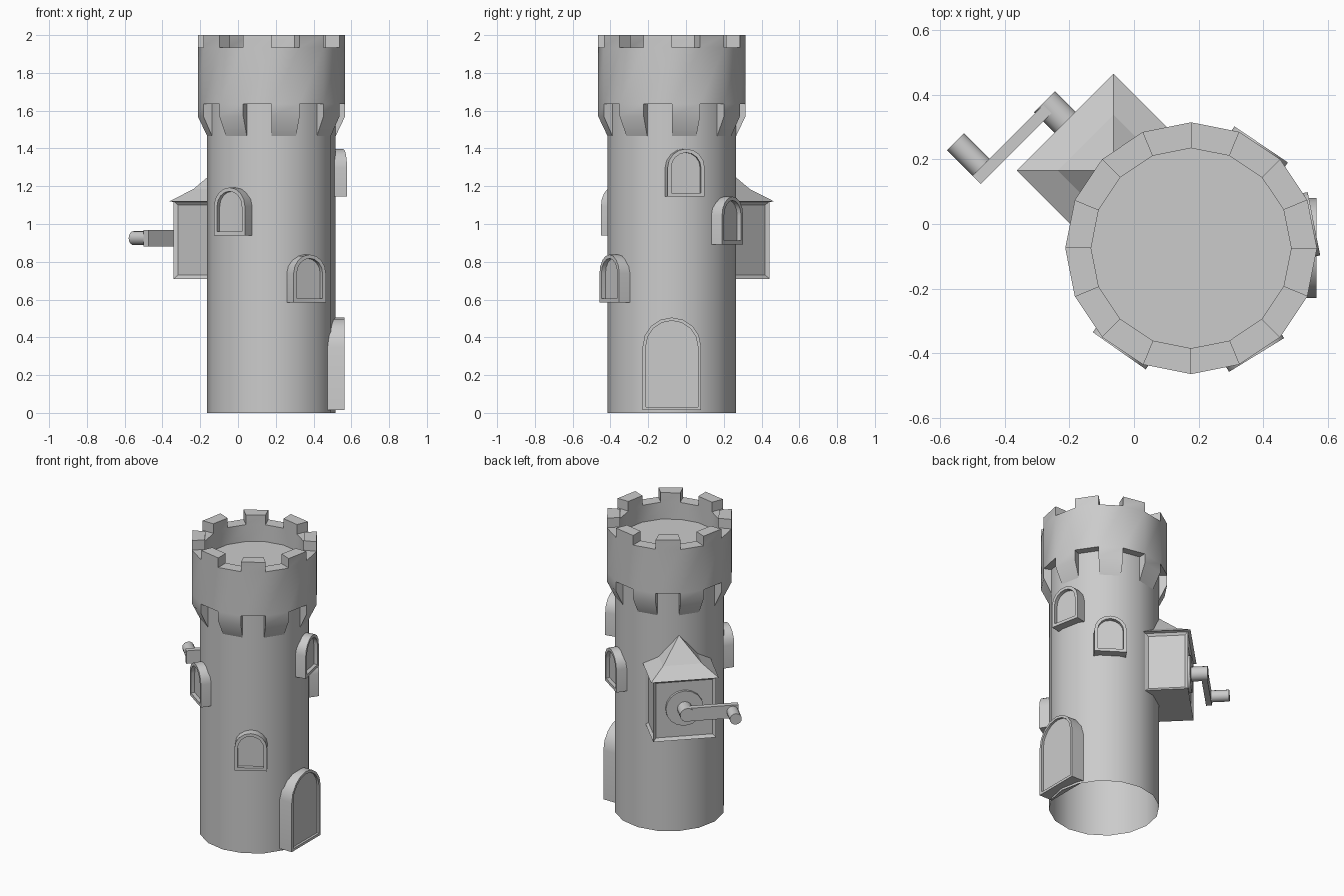
import bpy, bmesh
from math import sin, cos, pi, radians, sqrt
from mathutils import Matrix, Vector

if "Cube" in bpy.data.objects:
    bpy.data.objects.remove(bpy.data.objects["Cube"])

CX, CY, N = 0.177, -0.075, 16
R_BODY, R_OUT, R_IN = 0.34, 0.39, 0.31
AXIS = Matrix.Translation((CX, CY, 0))


def finish(bm, name, mat=AXIS):
    bmesh.ops.remove_doubles(bm, verts=bm.verts, dist=1e-5)
    bmesh.ops.recalc_face_normals(bm, faces=bm.faces)
    bm.transform(mat)
    me = bpy.data.meshes.new(name)
    bm.to_mesh(me)
    bm.free()
    ob = bpy.data.objects.new(name, me)
    bpy.context.collection.objects.link(ob)
    bpy.ops.object.select_all(action='DESELECT')
    ob.select_set(True)
    bpy.context.view_layer.objects.active = ob
    bpy.ops.object.shade_smooth_by_angle(angle=radians(30))
    return ob


def face(bm, pts):
    return bm.faces.new([bm.verts.new(p) for p in pts])


def polar(r, i, z):
    a = 2 * pi * i / N
    return Vector((r * cos(a), r * sin(a), z))


# Tower wall: open tube
bm = bmesh.new()
bmesh.ops.create_cone(bm, cap_ends=False, segments=N, radius1=R_BODY, radius2=R_BODY,
                      depth=1.64, matrix=Matrix.Translation((0, 0, 0.82)))
finish(bm, "tower_wall")

# Parapet: alternating corbel/gap and merlon segments
Z_FLOOR, Z_GAP, Z_TOP, Z_ARCH, Z_COR, Z_LOW = 1.82, 1.935, 2.0, 1.635, 1.57, 1.465
bm = bmesh.new()
for i in range(N):
    if i % 2 == 0:
        profile = [(R_BODY, Z_LOW), (R_OUT, Z_COR), (R_OUT, Z_ARCH), (R_OUT, Z_GAP),
                   (R_IN, Z_GAP), (R_IN, Z_FLOOR)]
    else:
        profile = [(R_BODY, Z_ARCH), (R_OUT, Z_ARCH), (R_OUT, Z_GAP), (R_OUT, Z_TOP),
                   (R_IN, Z_TOP), (R_IN, Z_GAP), (R_IN, Z_FLOOR)]
    for (r0, z0), (r1, z1) in zip(profile, profile[1:]):
        face(bm, [polar(r0, i, z0), polar(r0, i + 1, z0), polar(r1, i + 1, z1), polar(r1, i, z1)])
    face(bm, [polar(R_IN, i, Z_GAP), polar(R_OUT, i, Z_GAP), polar(R_OUT, i, Z_TOP), polar(R_IN, i, Z_TOP)])
    face(bm, [polar(R_OUT, i, Z_ARCH), polar(R_OUT, i, Z_COR), polar(R_BODY, i, Z_LOW), polar(R_BODY, i, Z_ARCH)])
face(bm, [polar(R_IN, i, Z_FLOOR) for i in range(N)])
finish(bm, "parapet")


# Arched door and windows set on the wall
def arched(name, deg, z0, hw, height, rim, recess, back, front=0.388):
    def outline(u, f):
        r, zs = hw - f, z0 + height - hw
        pts = [Vector((u, -r, z0 + f))]
        pts += [Vector((u, -r * cos(pi * k / 8), zs + r * sin(pi * k / 8))) for k in range(9)]
        return pts + [Vector((u, r, z0 + f))]
    bm = bmesh.new()
    rings = [outline(back, 0), outline(front, 0), outline(front, rim), outline(front - recess, rim)]
    for a, b in zip(rings, rings[1:]):
        for k in range(len(a)):
            m = (k + 1) % len(a)
            face(bm, [a[k], a[m], b[m], b[k]])
    face(bm, rings[-1])
    finish(bm, name, AXIS @ Matrix.Rotation(radians(deg), 4, 'Z'))


arched("door", 0, 0.015, 0.155, 0.49, 0.017, 0.015, 0.29)
for k, (deg, z0) in enumerate([(235, 0.94), (-58.5, 0.585), (11.25, 1.145), (56, 0.892)]):
    arched(f"window_{k + 1}", deg, z0, 0.1, 0.253, 0.02, 0.025, 0.31)

# Crank housing: local x points out of the wall at 135 degrees
HOUSE = AXIS @ Matrix.Rotation(radians(135), 4, 'Z') @ Matrix.Translation((R_BODY, 0, 0))
U0, U1, HW = -0.07, 0.196, 0.196


def box(bm, x0, x1, y0, y1, z0, z1):
    m = Matrix.Translation(((x0 + x1) / 2, (y0 + y1) / 2, (z0 + z1) / 2))
    bmesh.ops.create_cube(bm, size=1, matrix=m @ Matrix.Diagonal((x1 - x0, y1 - y0, z1 - z0, 1)))


bm = bmesh.new()
box(bm, U0, U1, -HW, HW, 0.71, 1.12)
bm.normal_update()
panels = [f for f in bm.faces if f.normal.x > 0.5 or abs(f.normal.y) > 0.5]
bmesh.ops.inset_individual(bm, faces=panels, thickness=0.028, depth=-0.014)
finish(bm, "crank_housing", HOUSE)

# Flared roof, cut off inside the wall
bm = bmesh.new()
rings = [[Vector((s * x, s * y, z)) for x, y in ((1, 1), (-1, 1), (-1, -1), (1, -1))]
         for s, z in ((0.19, 1.115), (0.212, 1.12), (0.122, 1.185))]
face(bm, rings[0])
for a, b in zip(rings, rings[1:]):
    for k in range(4):
        m = (k + 1) % 4
        face(bm, [a[k], a[m], b[m], b[k]])
for k in range(4):
    face(bm, [rings[2][k], rings[2][(k + 1) % 4], (0, 0, 1.33)])
bmesh.ops.remove_doubles(bm, verts=bm.verts, dist=1e-5)
bmesh.ops.bisect_plane(bm, geom=bm.verts[:] + bm.edges[:] + bm.faces[:], plane_co=(-0.08, 0, 0),
                       plane_no=(-1, 0, 0), clear_outer=True)
finish(bm, "housing_roof", HOUSE).data.shade_flat()

# Crank: disc, hub, arm and handle
Z_AXLE = 0.925


def rod(name, r, u0, u1, v):
    bm = bmesh.new()
    m = Matrix.Translation(((u0 + u1) / 2, v, Z_AXLE)) @ Matrix.Rotation(pi / 2, 4, 'Y')
    bmesh.ops.create_cone(bm, cap_ends=True, segments=16, radius1=r, radius2=r, depth=u1 - u0, matrix=m)
    finish(bm, name, HOUSE)


rod("crank_disc", 0.118, 0.175, 0.2, 0)
rod("crank_hub", 0.046, 0.18, 0.302, 0)
rod("crank_handle", 0.037, 0.28, 0.409, 0.283)
bm = bmesh.new()
box(bm, 0.262, 0.298, 0, 0.32, Z_AXLE - 0.044, Z_AXLE + 0.044)
finish(bm, "crank_arm", HOUSE)
